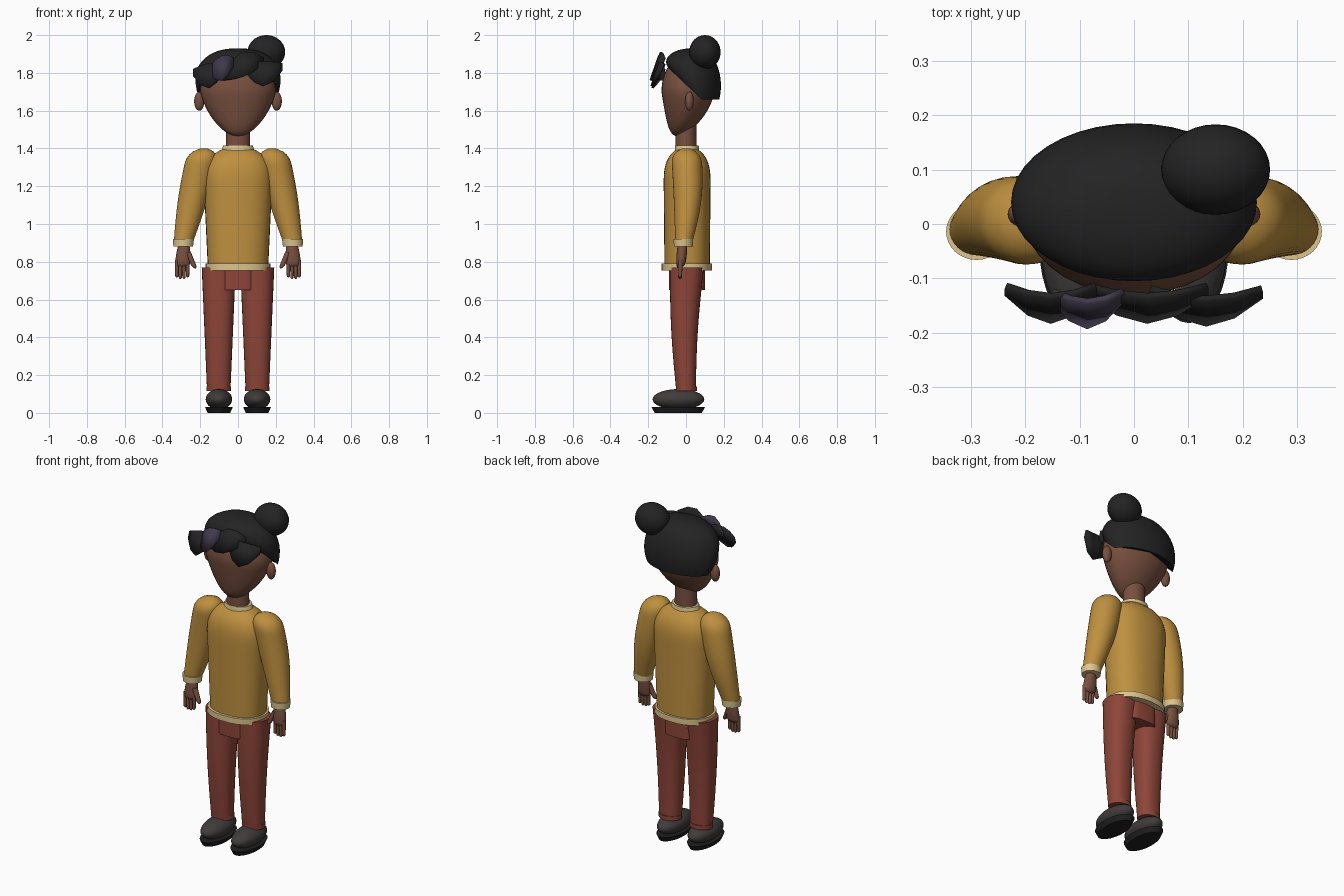
import bpy, bmesh, math
from mathutils import Vector

cube = bpy.data.objects.get("Cube")
if cube:
    bpy.data.objects.remove(cube)


def material(name, red, green, blue):
    mat = bpy.data.materials.new(name)
    mat.use_nodes = True
    mat.diffuse_color = (red, green, blue, 1)
    shader = mat.node_tree.nodes["Principled BSDF"]
    shader.inputs["Base Color"].default_value = mat.diffuse_color
    shader.inputs["Roughness"].default_value = 0.8
    return mat


SKIN = material("brown_skin", 0.19, 0.08, 0.05)
HAIR = material("black_hair", 0.017, 0.017, 0.018)
STREAK = material("violet_streak", 0.05, 0.04, 0.07)
KNIT = material("mustard_knit", 0.52, 0.28, 0.05)
TRIM = material("cream_trim", 0.72, 0.56, 0.27)
CLOTH = material("rust_cloth", 0.27, 0.06, 0.04)
SHOE = material("charcoal_shoe", 0.05, 0.045, 0.043)
SOLE = material("black_sole", 0.014, 0.014, 0.014)


def finish(name, bm, mat, sharp_angle=45):
    bmesh.ops.recalc_face_normals(bm, faces=bm.faces)
    mesh = bpy.data.meshes.new(name)
    bm.to_mesh(mesh)
    bm.free()
    mesh.materials.append(mat)
    mesh.shade_smooth()
    mesh.set_sharp_from_angle(angle=math.radians(sharp_angle))
    obj = bpy.data.objects.new(name, mesh)
    bpy.context.collection.objects.link(obj)
    return obj


def join_rings(bm, rings):
    """Bridge rings of vertices with quads and close both ends."""
    for lower, upper in zip(rings, rings[1:]):
        for i in range(len(lower)):
            bm.faces.new((lower[i - 1], lower[i], upper[i], upper[i - 1]))
    bm.faces.new(rings[0])
    bm.faces.new(rings[-1])


def tube(name, mat, start, end, start_size, end_size, bow=0, belly=0,
         rounding=0, power=2, sides=32, steps=20):
    """Sweep level superellipses from start to end.

    bow pushes the middle back, belly widens it, and rounding is the share
    of the length over which the end closes to a dome.
    """
    start, end = Vector(start), Vector(end)
    start_size, end_size = Vector(start_size), Vector(end_size)
    bm = bmesh.new()
    rings = []
    for step in range(steps + 1):
        t = step / steps
        swell = math.sin(math.pi * t)
        centre = start.lerp(end, t) + Vector((0, bow * swell, 0))
        size = start_size.lerp(end_size, t) + Vector((belly, belly)) * swell
        if rounding and t > 1 - rounding:
            u = (t - 1 + rounding) / rounding
            size *= max(0.25, math.sqrt(1 - u ** 3))
        ring = []
        for side in range(sides):
            angle = math.tau * side / sides
            across, along = (math.copysign(abs(w) ** (2 / power), w)
                             for w in (math.cos(angle), math.sin(angle)))
            ring.append(bm.verts.new(centre + Vector((size.x * across, size.y * along, 0))))
        rings.append(ring)
    join_rings(bm, rings)
    return finish(name, bm, mat)


def ball(name, mat, centre, radii):
    bm = bmesh.new()
    bmesh.ops.create_uvsphere(bm, u_segments=32, v_segments=20, radius=1)
    bmesh.ops.scale(bm, vec=radii, verts=bm.verts)
    bmesh.ops.translate(bm, vec=centre, verts=bm.verts)
    return finish(name, bm, mat)


def lock(name, mat, x_range, z_range, sag, forward=0, height=0.13, pieces=4):
    """A faceted, leaf-shaped plate of hair that curves back at both tips."""
    bm = bmesh.new()
    columns = []
    for piece in range(pieces + 1):
        t = piece / pieces
        swell = math.sin(math.pi * t)
        x = x_range[0] + (x_range[1] - x_range[0]) * t
        z = z_range[0] + (z_range[1] - z_range[0]) * t - sag * swell
        y = -0.12 - 0.035 * swell - forward
        half = height / 2 * (0.3 + 0.7 * swell)
        columns.append([bm.verts.new((x, y + 0.35 * rise, z + rise)) for rise in (-half, half)])
    for a, b in zip(columns, columns[1:]):
        bm.faces.new((a[0], b[0], b[1], a[1]))
    obj = finish(name, bm, mat, sharp_angle=30)
    plate = obj.modifiers.new("thickness", 'SOLIDIFY')
    plate.thickness = 0.012
    plate.offset = 0


# Egg-shaped head: the lower half narrows and drifts forward to the chin
bm = bmesh.new()
bmesh.ops.create_uvsphere(bm, u_segments=36, v_segments=28, radius=1)
for v in bm.verts:
    chin = max(0, -v.co.z)
    narrow = 1 - chin / 4
    v.co = (0.2 * v.co.x * narrow,
            0.01 + 0.14 * v.co.y * narrow - 0.055 * chin ** 2,
            1.7 + v.co.z * (0.235 if chin else 0.2))
finish("head", bm, SKIN)
tube("neck", SKIN, (0, 0, 1.38), (0, 0, 1.55), (0.064, 0.055), (0.062, 0.055))


# Hair cap: a dome whose rim drops from the brow to the nape
bm = bmesh.new()
rings = []
rows, sides, top, reach = 14, 40, 1.93, 1.95
for row in range(1, rows + 1):
    phi = reach * row / rows
    spread = math.sin(phi) ** 0.85
    drop = (1 - math.cos(phi)) / (1 - math.cos(reach))
    ring = []
    for side in range(sides):
        angle = math.tau * side / sides
        depth = 0.145 * math.sin(angle)
        rim = max(1.66, 1.7 - 0.9 * depth)
        ring.append(bm.verts.new((0.226 * math.cos(angle) * spread, 0.04 + depth * spread,
                                  top - (top - rim) * drop)))
    rings.append(ring)
join_rings(bm, rings)
finish("hair_cap", bm, HAIR)
ball("hair_bun", HAIR, (0.15, 0.1, 1.91), (0.1, 0.083, 0.09))

# Fringe
lock("fringe_right", HAIR, (-0.235, -0.07), (1.8, 1.83), sag=0.03)
lock("fringe_streak", STREAK, (-0.15, -0.02), (1.81, 1.86), sag=0.01, forward=0.01)
lock("fringe_middle", HAIR, (-0.085, 0.135), (1.78, 1.86), sag=-0.025)
lock("fringe_left", HAIR, (0.03, 0.235), (1.83, 1.83), sag=0.035, forward=0.005)

# Sweater body with hem and collar
tube("sweater_body", KNIT, (0, 0.006, 0.77), (0, 0.006, 1.41), (0.16, 0.12), (0.19, 0.126),
     rounding=0.33, power=2.3, steps=30)
tube("sweater_hem", TRIM, (0, 0.004, 0.755), (0, 0.004, 0.79), (0.172, 0.134), (0.172, 0.134),
     power=2.3, steps=1)
tube("collar", TRIM, (0, 0.005, 1.385), (0, 0.005, 1.415), (0.088, 0.065), (0.078, 0.062), steps=1)

# Trouser seat
tube("trouser_seat", CLOTH, (0, 0.005, 0.65), (0, 0.005, 0.77), (0.09, 0.095), (0.09, 0.095),
     power=4, steps=1)

# Paired parts, with s as the sign of x
for label, s in (("left", 1), ("right", -1)):
    ball(label + "_ear", SKIN, (s * 0.205, 0.018, 1.65), (0.027, 0.023, 0.05))

    # Sleeve and cuff
    tube(label + "_sleeve", KNIT, (s * 0.29, -0.012, 0.9), (s * 0.18, 0, 1.4),
         (0.05, 0.045), (0.085, 0.08), bow=0.015, belly=0.012, rounding=0.2, steps=30)
    tube(label + "_cuff", TRIM, (s * 0.29, -0.014, 0.88), (s * 0.289, -0.014, 0.92),
         (0.052, 0.05), (0.056, 0.052), steps=1)

    # Hand: palm, four fingers and thumb
    tube(label + "_palm", SKIN, (s * 0.286, -0.018, 0.9), (s * 0.293, -0.028, 0.77),
         (0.027, 0.024), (0.04, 0.02), belly=0.005, rounding=0.25, sides=16)
    for finger in range(4):
        x = s * (0.267 + 0.019 * finger)
        shortening = 0.008 * abs(finger - 1.5)
        tube(f"{label}_finger_{finger + 1}", SKIN, (x, -0.03, 0.81), (x, -0.032, 0.705 + shortening),
             (0.01, 0.013), (0.009, 0.01), rounding=0.15, sides=12)
    tube(label + "_thumb", SKIN, (s * 0.265, -0.03, 0.85), (s * 0.227, -0.038, 0.765),
         (0.016, 0.016), (0.013, 0.013), rounding=0.3, sides=12)

    # Trouser leg and turn-up
    tube(label + "_trouser_leg", CLOTH, (s * 0.102, 0, 0.12), (s * 0.102, 0.005, 0.77),
         (0.062, 0.052), (0.09, 0.09), bow=-0.01, power=2.3)
    tube(label + "_trouser_turnup", CLOTH, (s * 0.102, 0.002, 0.115), (s * 0.102, 0.002, 0.14),
         (0.066, 0.056), (0.066, 0.056), steps=1)

    # Shoe and sole
    ball(label + "_shoe", SHOE, (s * 0.101, -0.04, 0.072), (0.07, 0.137, 0.054))
    tube(label + "_sole", SOLE, (s * 0.101, -0.041, 0), (s * 0.101, -0.041, 0.03),
         (0.06, 0.125), (0.073, 0.141), steps=1)
